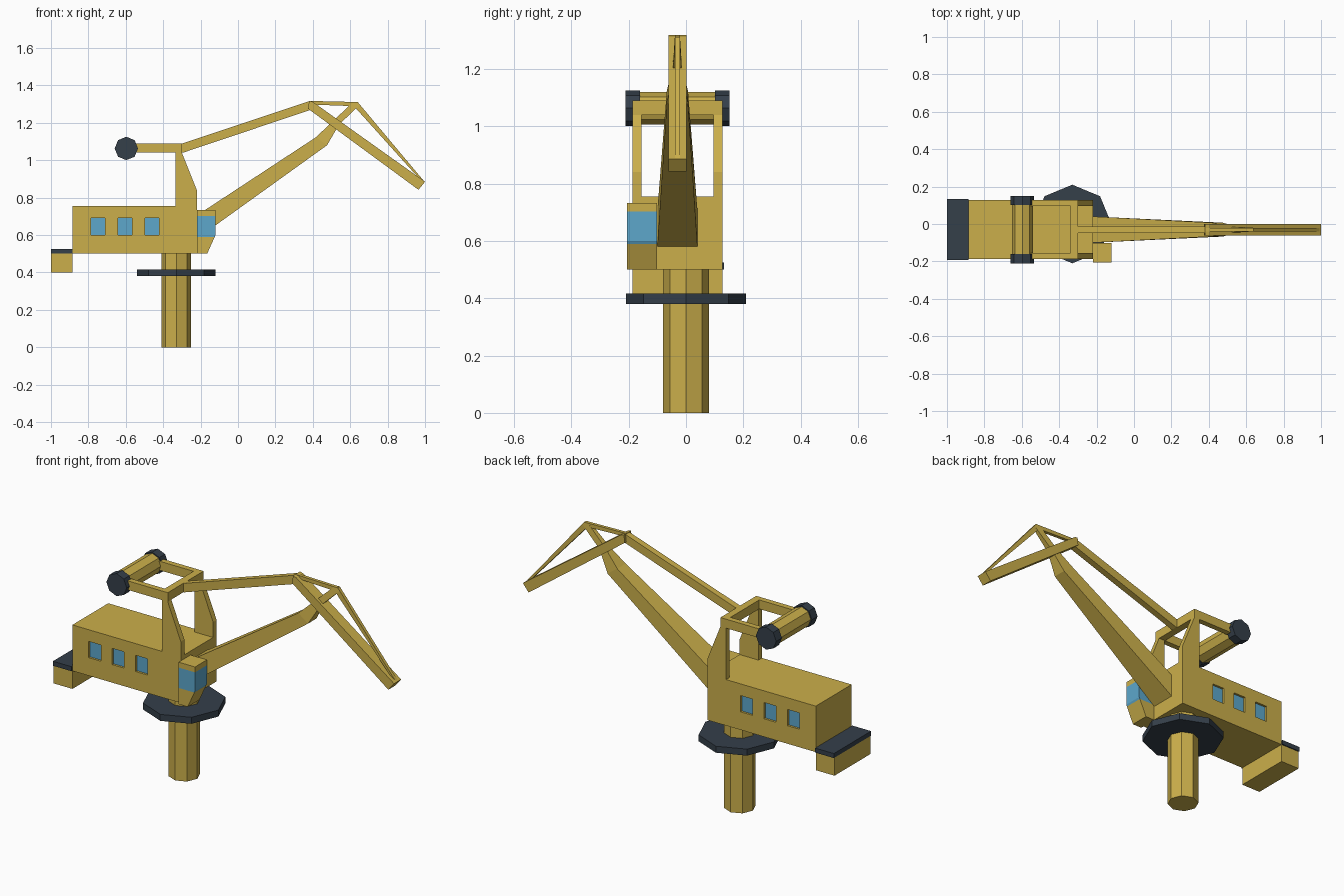
import bpy, bmesh, math
from mathutils import Matrix, Vector

if "Cube" in bpy.data.objects:
    bpy.data.objects.remove(bpy.data.objects["Cube"])

YC = -0.03  # centre plane of the slewing upper works


def material(name, rgb):
    m = bpy.data.materials.new(name)
    m.diffuse_color = (*rgb, 1)
    m.use_nodes = True
    m.node_tree.nodes["Principled BSDF"].inputs["Base Color"].default_value = m.diffuse_color
    return m


YELLOW = material("yellow_paint", (0.60, 0.43, 0.07))
DARK = material("dark_slate", (0.035, 0.05, 0.068))
GLASS = material("blue_glass", (0.11, 0.39, 0.60))


def finish(bm, name, *mats):
    bmesh.ops.recalc_face_normals(bm, faces=bm.faces)
    me = bpy.data.meshes.new(name)
    bm.to_mesh(me)
    bm.free()
    for m in mats:
        me.materials.append(m)
    ob = bpy.data.objects.new(name, me)
    bpy.context.collection.objects.link(ob)
    return ob


def prism_bm(pts, half, yc=YC):
    """Side profile (x, z) spread in y; half is one half width or one per point."""
    if not isinstance(half, (list, tuple)):
        half = [half] * len(pts)
    bm = bmesh.new()
    sides = [[bm.verts.new((x, yc + s * h, z)) for (x, z), h in zip(pts, half)]
             for s in (-1, 1)]
    bm.faces.new(sides[0])
    bm.faces.new(sides[1][::-1])
    n = len(pts)
    for i in range(n):
        j = (i + 1) % n
        bm.faces.new((sides[0][i], sides[0][j], sides[1][j], sides[1][i]))
    return bm


def prism(name, pts, half, mat=YELLOW, yc=YC):
    return finish(prism_bm(pts, half, yc), name, mat)


def rect(x0, x1, z0, z1):
    return [(x0, z0), (x1, z0), (x1, z1), (x0, z1)]


def cut(bm, co, no):
    bmesh.ops.bisect_plane(bm, geom=bm.verts[:] + bm.edges[:] + bm.faces[:],
                           plane_co=co, plane_no=no)


def octagon(name, centre, r, depth, mat, along_y=False):
    bm = bmesh.new()
    rot = Matrix.Rotation(math.pi / 2, 4, 'X') if along_y else Matrix()
    bmesh.ops.create_cone(bm, cap_ends=True, segments=8, radius1=r, radius2=r,
                          depth=depth, matrix=Matrix.Translation(centre) @ rot)
    return finish(bm, name, mat)


# Pedestal and slewing platform
octagon("pedestal_column", (-0.33, 0, 0.255), 0.08, 0.51, YELLOW)
octagon("slewing_platform", (-0.33, 0, 0.398), 0.21, 0.036, DARK)

# Machinery house with recessed side windows
house = prism_bm(rect(-0.885, -0.22, 0.5, 0.755), 0.157)
windows = [(-0.785, -0.711), (-0.641, -0.567), (-0.497, -0.423)]
for x in [v for w in windows for v in w]:
    cut(house, (x, 0, 0), (1, 0, 0))
for z in (0.6, 0.69):
    cut(house, (0, 0, z), (0, 0, 1))
house.normal_update()
panes = []
for f in house.faces:
    c = f.calc_center_median()
    if abs(f.normal.y) > 0.9 and 0.6 < c.z < 0.69 and any(a < c.x < b for a, b in windows):
        panes.append(f)
bmesh.ops.recalc_face_normals(house, faces=house.faces)
for f in bmesh.ops.extrude_discrete_faces(house, faces=panes)["faces"]:
    inward = Vector((0, YC - f.calc_center_median().y, 0)).normalized()
    bmesh.ops.translate(house, verts=f.verts[:], vec=inward * 0.012)
    f.material_index = 1
finish(house, "machinery_house", YELLOW, GLASS)

# Rear ballast box with dark deck
prism("rear_ballast", rect(-1.0, -0.885, 0.4, 0.5), 0.157)
prism("rear_deck", rect(-1.0, -0.886, 0.5, 0.525), 0.163, DARK)

# Operator cab with a glass band
cab = prism_bm([(-0.22, 0.5), (-0.165, 0.5), (-0.12, 0.6), (-0.12, 0.733),
                (-0.22, 0.733)], 0.052, -0.153)
for z in (0.59, 0.703):
    cut(cab, (0, 0, z), (0, 0, 1))
for f in cab.faces:
    if 0.59 < f.calc_center_median().z < 0.703:
        f.material_index = 1
finish(cab, "operator_cab", YELLOW, GLASS)

# Gantry: two tapered posts with arms, joined by a cross beam
for side, s in (("left", -1), ("right", 1)):
    y = YC + s * 0.1415
    prism(f"gantry_post_{side}", [(-0.335, 0.75), (-0.22, 0.75), (-0.22, 0.84),
                                  (-0.30, 1.04), (-0.335, 1.04)], 0.0155, YELLOW, y)
    prism(f"gantry_arm_{side}", rect(-0.59, -0.30, 1.04, 1.09), 0.0155, YELLOW, y)
    octagon(f"counterweight_cap_{side}", (-0.597, YC + s * 0.156, 1.063), 0.0625,
            0.05, DARK, True)
prism("gantry_cross_beam", rect(-0.34, -0.30, 1.04, 1.09), 0.126)
octagon("counterweight_drum", (-0.597, YC, 1.063), 0.056, 0.27, YELLOW, True)

# Main boom, tapering to a slim head
prism("main_boom", [(-0.22, 0.58), (0.476, 1.08), (0.417, 1.123), (-0.22, 0.705)],
      [0.07, 0.037, 0.037, 0.07])
prism("boom_head", [(0.476, 1.08), (0.54, 1.19), (0.65, 1.295), (0.635, 1.312),
                    (0.615, 1.31), (0.505, 1.207), (0.417, 1.123)],
      [0.037, 0.016, 0.009, 0.009, 0.009, 0.016, 0.037])

# Tie beam from gantry to jib tail
prism("tie_beam", [(-0.305, 1.04), (-0.295, 1.04), (0.39, 1.27), (0.38, 1.315),
                   (-0.295, 1.09), (-0.305, 1.09)], 0.0175)

# Pivoting jib with upper strut and forestay
prism("jib", [(0.375, 1.275), (0.965, 0.842), (1.0, 0.885), (0.40, 1.312),
              (0.38, 1.318)], 0.031)
prism("jib_strut", [(0.38, 1.298), (0.62, 1.289), (0.64, 1.311), (0.38, 1.317)], 0.009)
prism("jib_forestay", [(0.62, 1.289), (0.975, 0.895), (0.998, 0.884), (0.64, 1.311)], 0.009)
